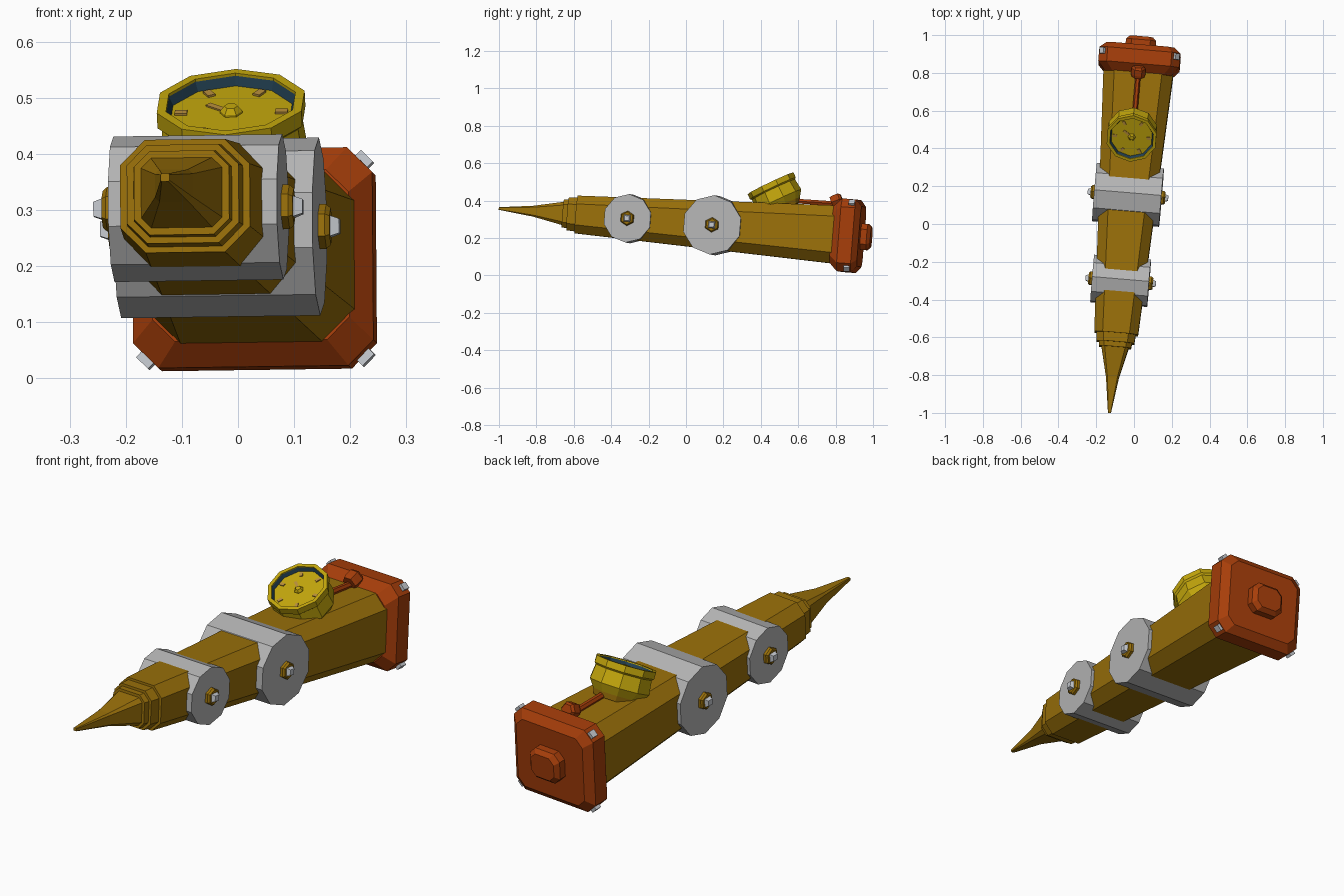
import bpy, bmesh
from math import sin, cos, pi, radians
from mathutils import Matrix, Vector

cube = bpy.data.objects.get("Cube")
if cube:
    bpy.data.objects.remove(cube, do_unlink=True)


def rot(deg, axis):
    return Matrix.Rotation(radians(deg), 4, axis)


def move(x, y, z):
    return Matrix.Translation((x, y, z))


# Whole model leans slightly: the long axis runs along local y
FRAME = move(-0.045, 0, 0.28) @ rot(-4.86, 'Z') @ rot(-4.43, 'X') @ rot(-0.8, 'Y')


def material(name, r, g, b):
    m = bpy.data.materials.new(name)
    m.use_nodes = True
    col = [(c / 255) ** 2.2 for c in (r, g, b)] + [1]
    m.diffuse_color = col
    m.node_tree.nodes["Principled BSDF"].inputs["Base Color"].default_value = col
    return m


GOLD = material("dark gold", 153, 112, 18)
YELLOW = material("bright yellow", 194, 165, 20)
STEEL = material("grey steel", 180, 180, 180)
BOLT = material("pale steel", 196, 200, 206)
RUST = material("rust orange", 165, 64, 18)
TEAL = material("dark teal", 38, 64, 80)
TAN = material("tan brass", 184, 142, 62)


def skin(name, rings, mat, place=Matrix(), caps=True):
    """Join matching rings of points into one closed surface."""
    bm = bmesh.new()
    loops = [[bm.verts.new(p) for p in ring] for ring in rings]
    for a, b in zip(loops, loops[1:]):
        for i in range(len(a)):
            j = (i + 1) % len(a)
            bm.faces.new((a[i], a[j], b[j], b[i]))
    if caps:
        bm.faces.new(loops[0])
        bm.faces.new(loops[-1])
    bmesh.ops.recalc_face_normals(bm, faces=bm.faces)
    mesh = bpy.data.meshes.new(name)
    bm.to_mesh(mesh)
    bm.free()
    mesh.materials.append(mat)
    ob = bpy.data.objects.new(name, mesh)
    ob.matrix_world = FRAME @ place
    bpy.context.collection.objects.link(ob)
    return ob


def octagon(y, w, h, c):
    """Rectangle with cut corners, across the long axis."""
    quarter = [(w, h - c), (w - c, h)]
    pts = quarter + [(-x, z) for x, z in quarter[::-1]]
    pts += [(-x, -z) for x, z in pts]
    return [Vector((x, y, z)) for x, z in pts]


def loft(name, profile, mat):
    return skin(name, [octagon(*p) for p in profile], mat)


def lathe(name, profile, sides, mat, place=Matrix(), turn=0, caps=True):
    """Faceted turned part; profile is (radius, height)."""
    angles = [radians(turn) + 2 * pi * i / sides for i in range(sides)]
    rings = [[Vector((r * cos(a), r * sin(a), z)) for a in angles] for r, z in profile]
    return skin(name, rings, mat, place, caps)


def box(name, sx, sy, sz, mat, place):
    rings = [[Vector((x * sx / 2, y * sy / 2, z * sz / 2))
              for x, y in ((-1, -1), (1, -1), (1, 1), (-1, 1))] for z in (-1, 1)]
    return skin(name, rings, mat, place)


# Tapered body with cut corners, stepped nose and thin point
loft("body", [(-0.585, 0.116, 0.101, 0.045), (0.83, 0.186, 0.156, 0.058)], GOLD)
loft("nose_step_large", [(-0.632, 0.1, 0.088, 0.036), (-0.58, 0.104, 0.091, 0.038)], GOLD)
loft("nose_step_small", [(-0.658, 0.085, 0.075, 0.028), (-0.63, 0.088, 0.077, 0.029)], GOLD)
loft("point", [(-1.007, 0.008, 0.007, 0.002), (-0.82, 0.034, 0.029, 0.008),
               (-0.655, 0.073, 0.063, 0.018)], GOLD)

# End plate with bevelled faces, and the knob behind it
loft("end_plate", [(0.795, 0.176, 0.152, 0.04), (0.84, 0.215, 0.195, 0.045),
                   (0.915, 0.215, 0.195, 0.045), (0.945, 0.18, 0.16, 0.035)], RUST)
loft("end_knob", [(0.94, 0.08, 0.07, 0.03), (0.978, 0.08, 0.07, 0.03),
                  (0.997, 0.062, 0.053, 0.025)], RUST)
for sx in (-1, 1):
    for sz in (-1, 1):
        spin = rot(45 * sx * sz, 'Y')
        box("corner_bolt", 0.03, 0.032, 0.024, BOLT,
            move(0.194 * sx, 0.895, 0.174 * sz) @ spin)

# Two round collars through the body, with a bolt at each end
for name, y, radius, half in (("front_collar", -0.303, 0.13, 0.151),
                              ("rear_collar", 0.155, 0.159, 0.178)):
    lathe(name, [(radius, -half), (radius, half)], 10, STEEL,
          move(0, y, 0) @ rot(90, 'Y'))
    for side in (-1, 1):
        place = move(side * half, y, 0) @ rot(90 * side, 'Y')
        lathe(name + "_nut", [(0.04, -0.01), (0.04, 0.012), (0.033, 0.02)], 6, GOLD, place)
        lathe(name + "_bolt", [(0.026, 0.0), (0.026, 0.02), (0.018, 0.036)], 4, BOLT,
              place, turn=45)

# Tilted dial cup on top
DIAL = move(-0.003, 0.435, 0.247) @ rot(30, 'X')
lathe("dial_base", [(0.13, -0.085), (0.1, -0.16)], 10, GOLD, DIAL, 90)
lathe("dial_cup", [(0.126, -0.022), (0.135, -0.1), (0.11, -0.135)], 10, YELLOW, DIAL, 90)
lathe("dial_rim", [(0.119, -0.02), (0.119, 0), (0.136, 0), (0.136, -0.03), (0.125, -0.04)],
      10, YELLOW, DIAL, 90, caps=False)
lathe("dial_face", [(0.12, -0.003), (0.106, -0.036), (0.072, -0.036), (0.062, -0.05),
                    (0.01, -0.05)], 10, TEAL, DIAL, 90, caps=False)
lathe("dial_floor", [(0.062, -0.054), (0.062, -0.0495)], 10, TEAL, DIAL, 90)

# Hour markers, hub and needle
for k in range(6):
    box("dial_marker", 0.022, 0.014, 0.02, TAN,
        DIAL @ rot(60 * k, 'Z') @ move(0.09, 0, -0.028))
lathe("dial_hub", [(0.02, -0.05), (0.02, -0.018), (0.012, -0.008)], 6, YELLOW, DIAL)
box("dial_needle", 0.05, 0.012, 0.01, TAN, DIAL @ rot(143, 'Z') @ move(0.03, 0, -0.024))

# Pipe from the end plate to the dial
lathe("pipe", [(0.014, 0.5), (0.014, 0.84)], 6, RUST,
      move(0.002, 0, 0.157) @ rot(-90, 'X') @ rot(0.6, 'X'))
PIPE_END = move(0.002, 0.803, 0.185) @ rot(25, 'X')
lathe("pipe_fitting", [(0.034, -0.035), (0.038, -0.02), (0.038, 0.012), (0.028, 0.024)],
      6, RUST, PIPE_END @ rot(-90, 'X'))
